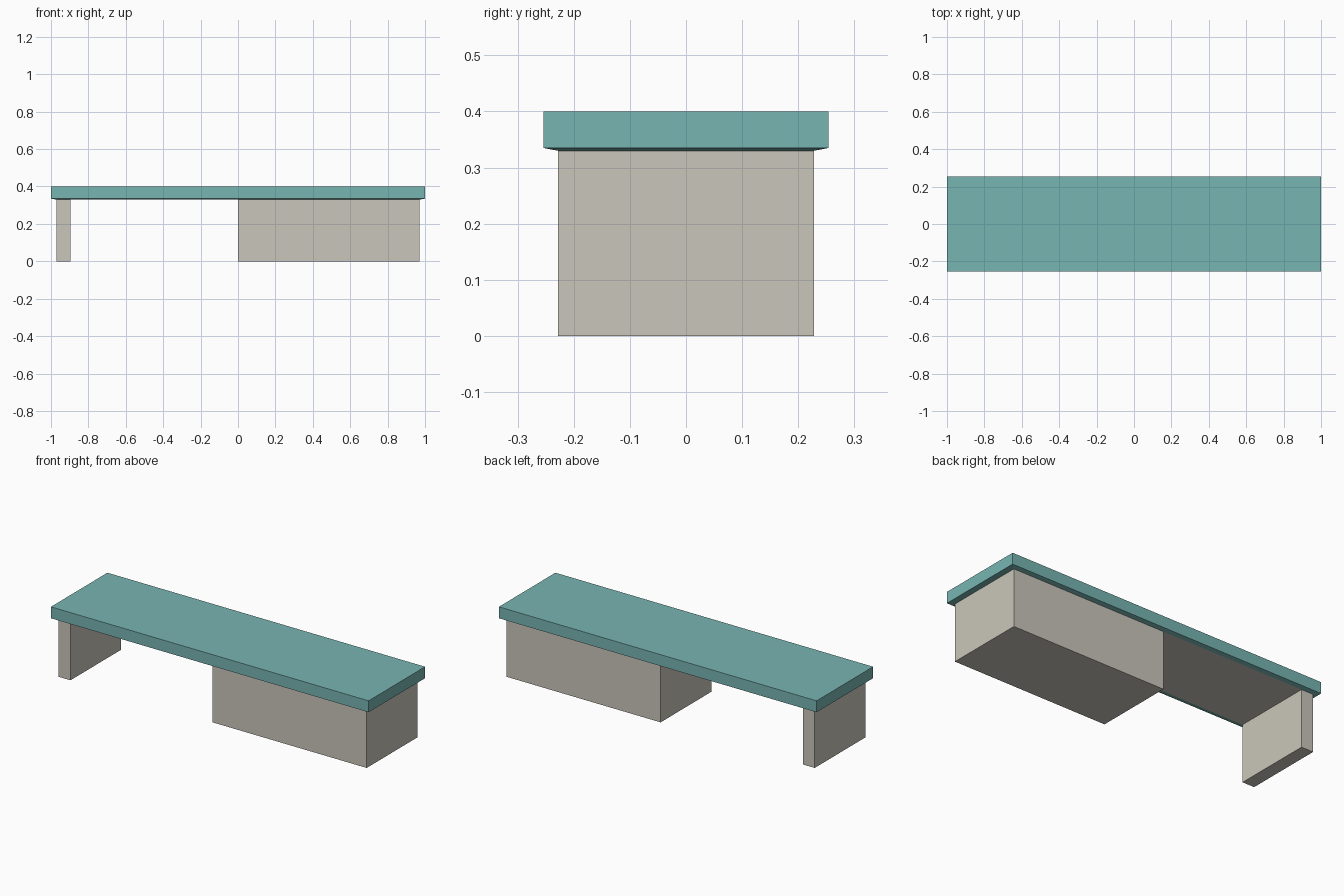
import bpy, bmesh

if "Cube" in bpy.data.objects:
    bpy.data.objects.remove(bpy.data.objects["Cube"])

def material(name, rgb):
    m = bpy.data.materials.new(name)
    m.diffuse_color = (*rgb, 1)
    m.use_nodes = True
    m.node_tree.nodes["Principled BSDF"].inputs["Base Color"].default_value = m.diffuse_color
    return m

teal = material("teal", (0.185, 0.462, 0.445))
stone = material("warm_grey", (0.59, 0.565, 0.495))

HX, HY, Z = 0.97, 0.228, 0.33   # footprint of the base and its height

def add_object(name, bm, mats):
    me = bpy.data.meshes.new(name)
    bmesh.ops.recalc_face_normals(bm, faces=bm.faces[:])
    bm.to_mesh(me)
    bm.free()
    for m in mats:
        me.materials.append(m)
    ob = bpy.data.objects.new(name, me)
    bpy.context.collection.objects.link(ob)
    return ob

def block(name, x0, x1):
    bm = bmesh.new()
    bmesh.ops.create_cube(bm, size=1)
    for v in bm.verts:
        v.co = (x1 if v.co.x > 0 else x0, HY * 2 * v.co.y, Z if v.co.z > 0 else 0)
    return add_object(name, bm, [stone])

# supports: wide cabinet on the right, thin panel leg on the left
block("cabinet_block", 0.0, HX)
block("panel_leg", -HX, -0.895)

# top slab: stacked rectangles give the shallow undercut along the lower edge
bm = bmesh.new()
rings = []
for hx, hy, z in ((HX, HY, Z), (1.0, 0.254, 0.335), (1.0, 0.254, 0.40)):
    rings.append([bm.verts.new((sx * hx, sy * hy, z))
                  for sx, sy in ((-1, -1), (1, -1), (1, 1), (-1, 1))])
for a, b in zip(rings, rings[1:]):
    for i in range(4):
        j = (i + 1) % 4
        bm.faces.new((a[i], a[j], b[j], b[i]))
bm.faces.new(rings[-1])
# flat underside takes the colour of the base
bm.faces.new(rings[0][::-1]).material_index = 1
add_object("top_slab", bm, [teal, stone])
